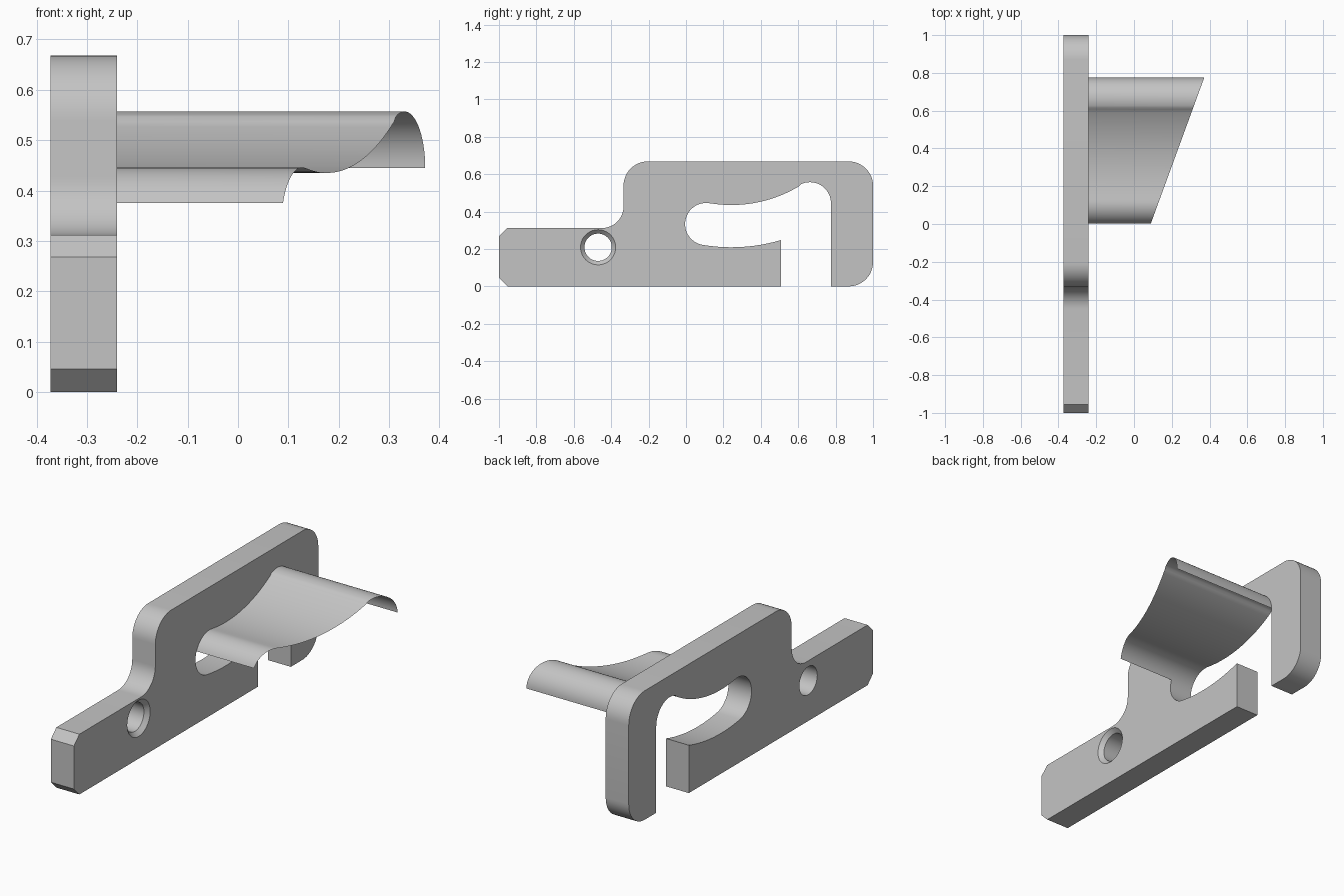
import bpy, bmesh
from math import sin, cos, radians, degrees, atan2, hypot
from mathutils import Matrix

cube = bpy.data.objects.get("Cube")
if cube:
    bpy.data.objects.remove(cube)

grey = bpy.data.materials.new("light grey")
grey.use_nodes = True
COLOUR = (0.55, 0.55, 0.55, 1)
grey.diffuse_color = COLOUR
grey.node_tree.nodes["Principled BSDF"].inputs["Base Color"].default_value = COLOUR

X_BACK, X_FACE = -0.372, -0.24


def arc(centre, r, a0, a1, n=12):
    """Points (y, z) on an arc from angle a0 to a1 in degrees."""
    angles = [radians(a0 + (a1 - a0) * i / n) for i in range(n + 1)]
    return [(centre[0] + r * cos(a), centre[1] + r * sin(a)) for a in angles]


def make_object(name, bm):
    mesh = bpy.data.meshes.new(name)
    bm.to_mesh(mesh)
    bm.free()
    mesh.materials.append(grey)
    obj = bpy.data.objects.new(name, mesh)
    bpy.context.collection.objects.link(obj)
    return obj


def smooth(obj):
    bpy.ops.object.select_all(action='DESELECT')
    obj.select_set(True)
    bpy.context.view_layer.objects.active = obj
    bpy.ops.object.shade_smooth_by_angle(angle=radians(30))


# Slot geometry: two concentric sweeps, a round inner end and a hooked outer end
sweep, r_top, r_low = (0.243, 1.135), 0.70, 0.926
cap, r_cap = (0.108, 0.333), 0.113
hook, r_hook = (0.663, 0.445), 0.112
a_cap = degrees(atan2(cap[1] - sweep[1], cap[0] - sweep[0]))
a_hook = degrees(atan2(hook[1] - sweep[1], hook[0] - sweep[0]))
Y_LIP = 0.508
a_lip = degrees(atan2(-(r_low ** 2 - (Y_LIP - sweep[0]) ** 2) ** 0.5, Y_LIP - sweep[0]))

low_sweep = arc(sweep, r_low, a_lip, a_cap)
cap_low = arc(cap, r_cap, a_cap, -202)
cap_high = arc(cap, r_cap, 158, a_cap + 180)
top_sweep = arc(sweep, r_top, a_cap, a_hook, 24)
hook_arc = arc(hook, r_hook, a_hook + 180, 0, 20)
upper_edge = cap_high + top_sweep[1:] + hook_arc[1:]

# Plate outline, counter-clockwise in (y, z)
outline = [(-1, 0.045), (-0.955, 0), (Y_LIP, 0)]
outline += low_sweep + cap_low[1:] + upper_edge[1:]
outline += [(hook[0] + r_hook, 0)]
outline += arc((0.87, 0.13), 0.13, -90, 0)
outline += arc((0.87, 0.538), 0.13, 0, 90)
outline += arc((-0.204, 0.538), 0.13, 90, 180)
outline += arc((-0.449, 0.427), 0.115, 0, -90)
outline += [(-0.955, 0.312), (-1, 0.268)]

bm = bmesh.new()
face = bm.faces.new([bm.verts.new((X_BACK, y, z)) for y, z in outline])
top = bmesh.ops.extrude_face_region(bm, geom=[face])["geom"]
bmesh.ops.translate(bm, vec=(X_FACE - X_BACK, 0, 0),
                    verts=[v for v in top if isinstance(v, bmesh.types.BMVert)])
bmesh.ops.recalc_face_normals(bm, faces=bm.faces)
plate = make_object("hook_plate", bm)

# Countersunk screw hole, cut with a stepped round profile
hole_y, hole_z, r_hole, r_sink, segs = -0.47, 0.209, 0.073, 0.094, 48
depth = r_sink - r_hole
profile = [(X_BACK - 0.05, r_hole), (X_FACE - depth, r_hole),
           (X_FACE, r_sink), (X_FACE + 0.05, r_sink)]
bm = bmesh.new()
rings = [[bm.verts.new((x, y, z)) for y, z in arc((hole_y, hole_z), r, 0, 360, segs)[:-1]]
         for x, r in profile]
for a, b in zip(rings, rings[1:]):
    for i in range(segs):
        j = (i + 1) % segs
        bm.faces.new((a[i], a[j], b[j], b[i]))
bm.faces.new(rings[0])
bm.faces.new(rings[-1])
bmesh.ops.recalc_face_normals(bm, faces=bm.faces)
cutter = make_object("hole_cutter", bm)
cutter.hide_render = True

cut = plate.modifiers.new("screw_hole", 'BOOLEAN')
cut.operation, cut.solver, cut.object = 'DIFFERENCE', 'EXACT', cutter
bpy.context.view_layer.objects.active = plate
bpy.ops.object.modifier_apply(modifier=cut.name)
bpy.data.objects.remove(cutter)
smooth(plate)

# Thin curved sheet continuing the slot's upper edge, with a slanted free end
bm = bmesh.new()
inner = [bm.verts.new((X_FACE, y, z)) for y, z in upper_edge]
outer = [bm.verts.new((0.09 + 0.366 * (y - 0.005), y, z)) for y, z in upper_edge]
for i in range(len(inner) - 1):
    bm.faces.new((inner[i], outer[i], outer[i + 1], inner[i + 1]))
smooth(make_object("curved_sheet", bm))
